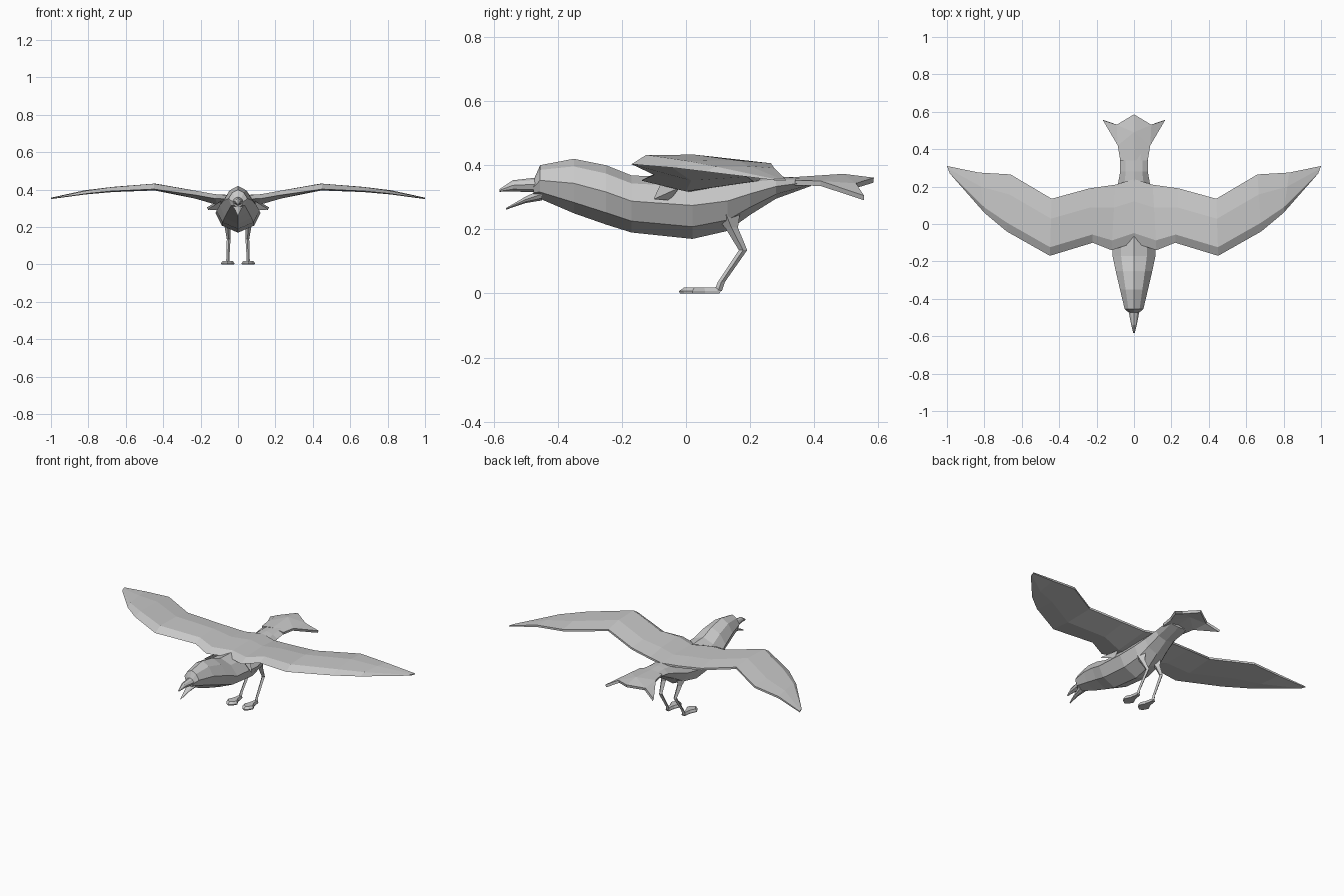
import bpy, bmesh, math
from mathutils import Vector

grey = bpy.data.materials.new("feather_grey")
grey.diffuse_color = (0.58, 0.58, 0.58, 1)


def finish(name, bm, mirror=False):
    bmesh.ops.remove_doubles(bm, verts=bm.verts, dist=0.0005)
    bmesh.ops.recalc_face_normals(bm, faces=bm.faces)
    me = bpy.data.meshes.new(name)
    bm.to_mesh(me)
    bm.free()
    me.materials.append(grey)
    ob = bpy.data.objects.new(name, me)
    bpy.context.collection.objects.link(ob)
    if mirror:
        m = ob.modifiers.new("mirror", 'MIRROR')
        m.use_clip = True
    return ob


def loft(name, rings, mirror=False, cap_start=True, cap_end=True):
    """Skin a list of equal-length point rings."""
    bm = bmesh.new()
    vs = [[bm.verts.new(p) for p in r] for r in rings]
    n = len(vs[0])
    for a, b in zip(vs, vs[1:]):
        for i in range(n):
            j = (i + 1) % n
            bm.faces.new((a[i], a[j], b[j], b[i]))
    if cap_start:
        bm.faces.new(vs[0][::-1])
    if cap_end:
        bm.faces.new(vs[-1])
    return finish(name, bm, mirror)


def body_ring(y, top, bot, w):
    h = top - bot
    half = [(0, top), (0.6 * w, top - 0.14 * h), (w, top - 0.45 * h),
            (0.72 * w, bot + 0.2 * h), (0, bot)]
    pts = half + [(-x, z) for x, z in half[3:0:-1]]
    return [(x, y, z) for x, z in pts]


# Head, torso and rump in one skin: y, top, bottom, half width
body = [(-0.475, 0.355, 0.305, 0.026), (-0.455, 0.40, 0.295, 0.05),
        (-0.35, 0.42, 0.25, 0.075), (-0.25, 0.40, 0.215, 0.098),
        (-0.17, 0.368, 0.19, 0.115), (0.02, 0.36, 0.17, 0.12),
        (0.13, 0.365, 0.195, 0.105), (0.20, 0.365, 0.245, 0.088),
        (0.28, 0.365, 0.295, 0.074), (0.39, 0.36, 0.335, 0.074)]
loft("body", [body_ring(*s) for s in body])

# Beak, open
loft("upper_beak", [body_ring(-0.46, 0.362, 0.315, 0.03),
                    body_ring(-0.54, 0.353, 0.318, 0.015),
                    body_ring(-0.582, 0.325, 0.317, 0.004)])
loft("lower_beak", [body_ring(-0.45, 0.325, 0.29, 0.028),
                    body_ring(-0.50, 0.302, 0.282, 0.016),
                    body_ring(-0.562, 0.266, 0.261, 0.003)])

# Wings: leading point, trailing point, top bulge, underside depth
stations = [((0, -0.10, 0.350), (0, 0.24, 0.358), 0.018, 0.04),
            ((0.12, -0.14, 0.352), (0.10, 0.21, 0.355), 0.022, 0.035),
            ((0.22, -0.10, 0.370), (0.24, 0.19, 0.370), 0.024, 0.018),
            ((0.45, -0.17, 0.403), (0.44, 0.135, 0.410), 0.028, 0.010),
            ((0.68, -0.04, 0.392), (0.66, 0.265, 0.400), 0.020, 0.008),
            ((0.80, 0.06, 0.380), (0.83, 0.275, 0.385), 0.015, 0.007),
            ((0.985, 0.27, 0.354), (1.0, 0.31, 0.354), 0.003, 0.003)]


def wing_ring(lead, trail, bulge, depth):
    a, b = Vector(lead), Vector(trail)
    up = Vector((0, 0, 1))
    edge = min(0.006, bulge)
    return [a, a.lerp(b, 0.15) + up * bulge, a.lerp(b, 0.65) + up * bulge * 0.9,
            b + up * edge, b - up * edge, a.lerp(b, 0.4) - up * depth]


loft("wings", [wing_ring(*s) for s in stations], mirror=True, cap_start=False)

# Small feather tufts under the wing roots
loft("shoulder_tufts", [
    [(0.09, -0.08, 0.34), (0.10, -0.02, 0.33), (0.10, -0.05, 0.29)],
    [(0.16, -0.10, 0.297), (0.161, -0.096, 0.296), (0.159, -0.097, 0.293)]], mirror=True)

# Forked, drooping tail fan
bm = bmesh.new()
c0, c1, c2, s0, s1, s2, n = [bm.verts.new(p) for p in (
    (0, 0.34, 0.355), (0, 0.49, 0.365), (0, 0.585, 0.353), (0.072, 0.34, 0.345),
    (0.085, 0.42, 0.343), (0.163, 0.555, 0.298), (0.09, 0.53, 0.336))]
for f in ((c0, s0, s1, c1), (c1, s1, n), (s1, s2, n), (c1, n, c2)):
    bm.faces.new(f)
tail = finish("tail", bm, mirror=True)
sol = tail.modifiers.new("thickness", 'SOLIDIFY')
sol.thickness = 0.016
sol.offset = 0


# Legs: flat-ended square tubes through hip, knee and ankle
def leg_ring(x, y, z, rx, ry):
    return [(x + sx * rx, y + sy * ry, z) for sx, sy in ((-1, 0), (0, -1), (1, 0), (0, 1))]


loft("legs", [leg_ring(0.055, 0.12, 0.26, 0.035, 0.05),
              leg_ring(0.056, 0.142, 0.205, 0.016, 0.02),
              leg_ring(0.05, 0.178, 0.135, 0.010, 0.013),
              leg_ring(0.054, 0.11, 0.035, 0.008, 0.011),
              leg_ring(0.055, 0.10, 0.008, 0.011, 0.012)], mirror=True)

# Feet: paddle outline, thinner on top
outline = [(0.045, 0.108), (0.065, 0.108), (0.072, 0.06), (0.091, 0.02),
           (0.075, -0.008), (0.055, -0.022), (0.035, -0.008), (0.019, 0.02), (0.038, 0.06)]


def foot_ring(z, k):
    return [(0.055 + (x - 0.055) * k, 0.045 + (y - 0.045) * k, z) for x, y in outline]


loft("feet", [foot_ring(0, 0.95), foot_ring(0.007, 1), foot_ring(0.019, 0.75)], mirror=True)
